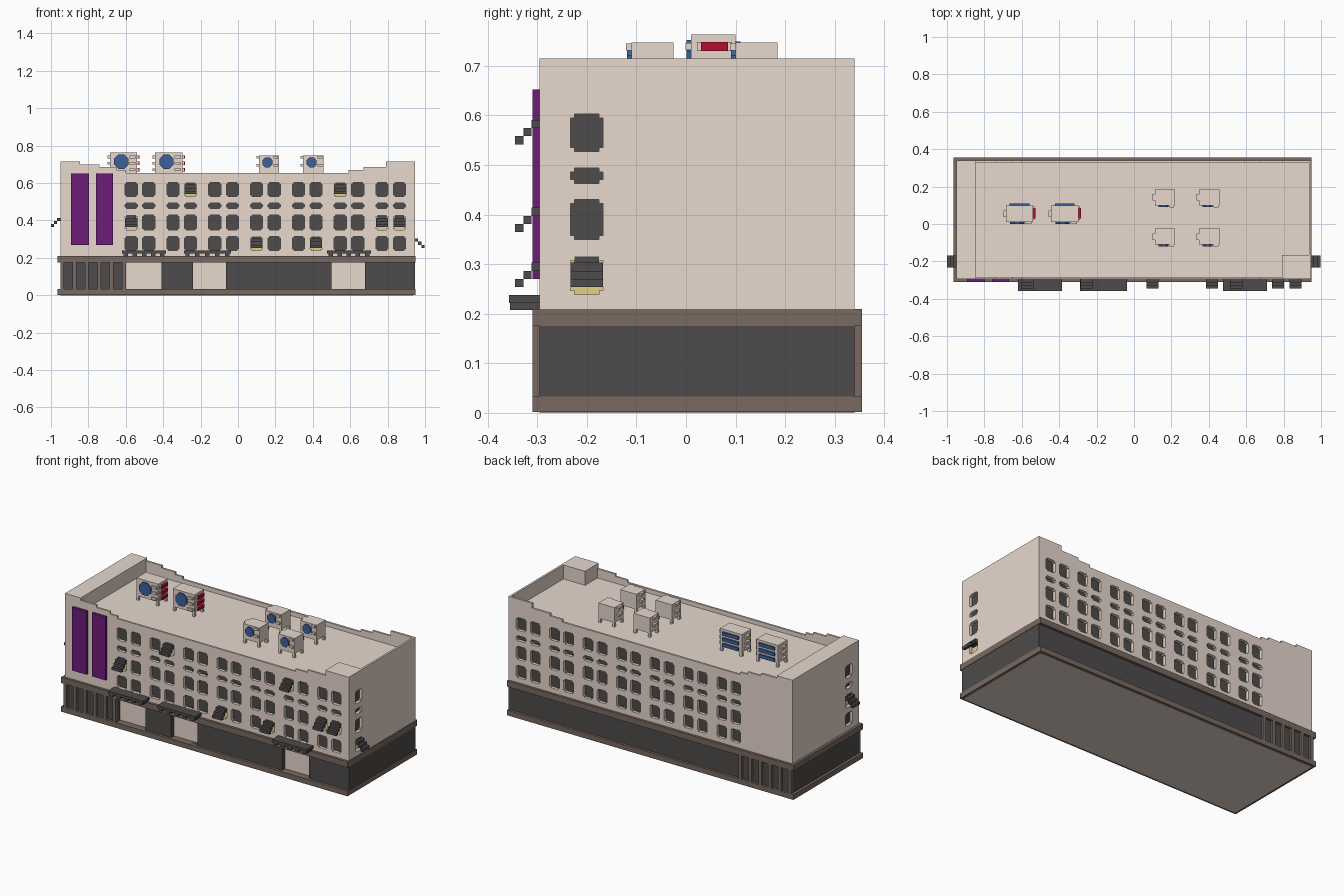
import bpy, bmesh, math

cube = bpy.data.objects.get("Cube")
if cube:
    bpy.data.objects.remove(cube, do_unlink=True)


def material(name, rgb):
    m = bpy.data.materials.new(name)
    m.use_nodes = True
    m.diffuse_color = (*rgb, 1)
    m.node_tree.nodes["Principled BSDF"].inputs["Base Color"].default_value = (*rgb, 1)
    return m


beige = material("warm beige", (0.80, 0.69, 0.615))
dark = material("charcoal", (0.076, 0.071, 0.069))
brown = material("brown stone", (0.19, 0.142, 0.12))
purple = material("purple", (0.155, 0.012, 0.19))
blue = material("blue", (0.045, 0.12, 0.33))
red = material("red", (0.47, 0.004, 0.03))
yellow = material("pale yellow", (0.76, 0.63, 0.24))

# Main dimensions
LEFT, RIGHT, FRONT, BACK = -0.95, 0.947, -0.295, 0.34
STOREY, ROOF, TOP = 0.21, 0.63, 0.715

# Wall frames: u runs along the wall, v is height, d points outwards
walls = {
    "front": lambda u, v, d: (u, FRONT - d, v),
    "back": lambda u, v, d: (u, BACK + d, v),
    "right": lambda u, v, d: (RIGHT + d, u, v),
    "left": lambda u, v, d: (LEFT - d, u, v),
    "plan": lambda u, v, d: (u, v, d),
}


def rect(u0, u1, v0, v1):
    return [(u0, v0), (u1, v0), (u1, v1), (u0, v1)]


def plus(u, v0, v1, half=0.0325, c=0.008):
    """Rectangle with square notches in the corners."""
    a, b = u - half, u + half
    return [(a + c, v0), (b - c, v0), (b - c, v0 + c), (b, v0 + c), (b, v1 - c), (b - c, v1 - c),
            (b - c, v1), (a + c, v1), (a + c, v1 - c), (a, v1 - c), (a, v0 + c), (a + c, v0 + c)]


def octagon(u, v, r):
    return [(u + r * math.cos(math.pi * (k + 0.5) / 4), v + r * math.sin(math.pi * (k + 0.5) / 4))
            for k in range(8)]


def build(name, mat, prisms):
    """One object from prisms given as (wall, outline, inner depth, outer depth)."""
    bm = bmesh.new()
    for wall, outline, d0, d1 in prisms:
        low, high = [[bm.verts.new(walls[wall](u, v, d)) for u, v in outline] for d in (d0, d1)]
        bm.faces.new(low[::-1])
        bm.faces.new(high)
        for i in range(len(outline)):
            j = (i + 1) % len(outline)
            bm.faces.new((low[i], low[j], high[j], high[i]))
    bmesh.ops.recalc_face_normals(bm, faces=bm.faces)
    mesh = bpy.data.meshes.new(name)
    bm.to_mesh(mesh)
    bm.free()
    mesh.materials.append(mat)
    ob = bpy.data.objects.new(name, mesh)
    bpy.context.collection.objects.link(ob)
    return ob


def box(x0, x1, y0, y1, z0, z1):
    return ("plan", rect(x0, x1, y0, y1), z0, z1)


def carve(ob, prisms):
    cutter = build("cutter", ob.data.materials[0], prisms)
    mod = ob.modifiers.new("openings", 'BOOLEAN')
    mod.operation, mod.solver, mod.object = 'DIFFERENCE', 'EXACT', cutter
    deps = bpy.context.evaluated_depsgraph_get()
    mesh = bpy.data.meshes.new_from_object(ob.evaluated_get(deps))
    ob.modifiers.clear()
    ob.data = mesh
    bpy.data.objects.remove(cutter, do_unlink=True)


# Windows: seven pairs on the long walls, one column on each end wall
rows = [(0.527, 0.603), (0.463, 0.494), (0.35, 0.43), (0.239, 0.315)]
columns = [-0.524 + 0.2235 * i + s for i in range(7) for s in (-0.047, 0.047)]
spots = [(w, u, r) for w in ("front", "back") for u in columns for r in range(4)]
spots += [(w, -0.2, r) for w in ("left", "right") for r in range(4)]

# Lit windows sit behind the awnings
lit = [("front", columns[i], r) for i, r in
       ((3, 0), (10, 0), (0, 2), (12, 2), (13, 2), (6, 3), (9, 3))]
lit += [("right", -0.2, 3), ("left", -0.2, 2)]


def panes(places, d0, d1):
    return [(w, plus(u, *rows[r]), d0, d1) for w, u, r in places]


upper = build("upper_walls", beige, [box(LEFT, RIGHT, FRONT, BACK, STOREY - 0.01, ROOF)])
carve(upper, panes(spots, -0.02, 0.01))
build("window_panes", dark, panes([s for s in spots if s not in lit], -0.022, -0.018))
build("lit_window_panes", yellow, panes(lit, -0.022, -0.018))

# Stepped parapets, end walls and roof corner block
steps = [(LEFT, TOP), (-0.845, 0.70), (-0.74, 0.685), (-0.65, 0.67), (-0.6, 0.655),
         (0.59, 0.67), (0.67, 0.685), (0.79, TOP)]
outline = [(LEFT, ROOF)]
for (x, z), nxt in zip(steps, [s[0] for s in steps[1:]] + [RIGHT]):
    outline += [(x, z), (nxt, z)]
outline.append((RIGHT, ROOF))
build("stepped_parapets", beige, [(w, outline, -0.012, 0) for w in ("front", "back")])
build("end_parapets", beige, [
    box(LEFT, -0.845, FRONT + 0.012, BACK - 0.012, ROOF, TOP),
    box(RIGHT - 0.012, RIGHT, FRONT + 0.012, BACK - 0.012, ROOF, TOP),
    box(0.79, RIGHT - 0.012, FRONT + 0.012, -0.165, ROOF, TOP)])

# Ground storey with recessed entrances
doors = [(-0.6, -0.41), (-0.24, -0.064), (0.5, 0.68)]
ground = build("ground_storey", dark, [box(LEFT, RIGHT, FRONT, BACK, 0.02, 0.19)])
carve(ground, [("front", rect(a, b, 0.033, 0.175), -0.03, 0.01) for a, b in doors])
build("entrance_panels", beige, [("front", rect(a, b, 0.033, 0.175), -0.032, -0.028) for a, b in doors])
build("stone_bands", brown, [box(LEFT - 0.016, RIGHT + 0.002, FRONT - 0.015, BACK + 0.015, a, b)
                             for a, b in ((0.002, 0.033), (0.175, STOREY))])
build("underside", beige, [box(LEFT, RIGHT - 0.012, FRONT, BACK, 0, 0.01)])
build("pillars", brown, [(w, rect(x - 0.01, x + 0.01, 0.033, 0.175), 0, 0.015)
                         for w in ("front", "back")
                         for x in [-0.94 + 0.066 * i for i in range(6)]])

# Entrance canopies on brackets
canopies = []
for a, b in ((-0.62, -0.385), (-0.29, -0.037), (0.476, 0.71)):
    canopies.append(("front", rect(a, b, 0.222, 0.238), 0, 0.062))
    for i in range(5):
        x = a + 0.02 + (b - a - 0.04) * i / 4
        canopies.append(("front", rect(x - 0.012, x + 0.012, 0.208, 0.222), 0, 0.06))
build("entrance_canopies", dark, canopies)

# Stepped window awnings
awnings = []
for wall, u, r in lit:
    for k in range(3):
        top = rows[r][0] + 0.064 - 0.0165 * k
        awnings.append((wall, rect(u - 0.0325, u + 0.0325, top - 0.0165, top),
                        0.0165 * k, 0.0165 * (k + 1)))
    # Closed back that fills the opening above the sill
    awnings.append((wall, rect(u - 0.0245, u + 0.0245, rows[r][0] + 0.045, rows[r][1]), -0.019, 0))
build("window_awnings", dark, awnings)

# Hanging banners
build("banners", purple, [("front", rect(a, b, 0.27, 0.652), 0, 0.015)
                          for a, b in ((-0.892, -0.797), (-0.76, -0.668))])

# Rooftop cooling units
cases, fans, coils = [], [], []


def cooling_unit(x, y, w, d, top, radius, tab_rows, large):
    cases.append(box(x, x + w, y, y + d, 0.655, top))
    for lx in (x, x + w - 0.014):
        for ly in (y, y + d - 0.014):
            cases.append(box(lx, lx + 0.014, ly, ly + 0.014, ROOF, 0.655))
    for z in tab_rows:
        cases.append(box(x - 0.014, x, y + d * 0.3, y + d * 0.7, z - 0.007, z + 0.007))
        # Front bracket beside the fan
        cases.append(box(x + w * 0.72, x + w * 0.95, y - 0.011, y, z - 0.007, z + 0.007))
    # Fan disc on the front face
    depth = FRONT - y
    fans.append(("front", octagon(x + w * 0.42, top - radius - 0.008, radius), depth, depth + 0.009))
    if large:
        for z in tab_rows:
            coils.append(box(x + w, x + w + 0.014, y + 0.02, y + d - 0.015, z - 0.009, z + 0.009))
            for end in (y + 0.012, y + d - 0.015):
                cases.append(box(x + w, x + w + 0.008, end, end + 0.008, z - 0.009, z + 0.009))
            fans.append(box(x + 0.02, x + w - 0.02, y + d, y + d + 0.01, z - 0.01, z + 0.01))


for x in (-0.685, -0.443):
    cooling_unit(x, 0.01, 0.145, 0.09, 0.763, 0.041, (0.671, 0.705, 0.739), True)
for x in (0.112, 0.348):
    for y in (-0.11, 0.1):
        cooling_unit(x, y, 0.108, 0.085, 0.747, 0.029, (0.695, 0.738), False)
build("cooling_unit_cases", beige, cases)
build("cooling_fans", blue, fans)
build("cooling_coils", red, coils)
